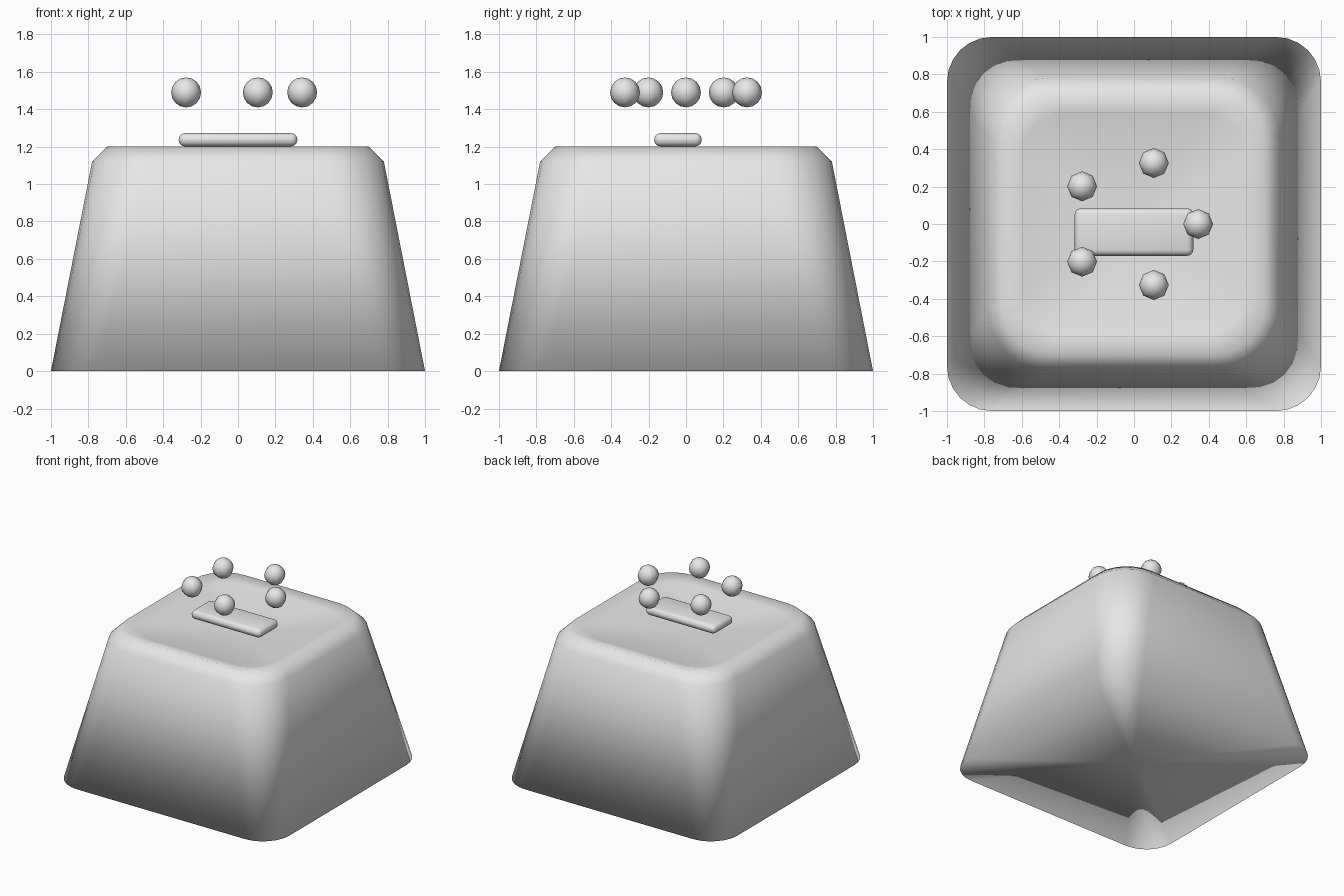
import bpy, bmesh, math

cube = bpy.data.objects.get("Cube")
if cube:
    bpy.data.objects.remove(cube, do_unlink=True)

grey = bpy.data.materials.new("light_grey")
grey.use_nodes = True
grey.diffuse_color = (0.8, 0.8, 0.8, 1)
grey.node_tree.nodes["Principled BSDF"].inputs["Base Color"].default_value = (0.8, 0.8, 0.8, 1)


def add_object(name, bm, location=(0, 0, 0)):
    bmesh.ops.recalc_face_normals(bm, faces=bm.faces)
    for face in bm.faces:
        face.smooth = True
    mesh = bpy.data.meshes.new(name)
    bm.to_mesh(mesh)
    bm.free()
    mesh.materials.append(grey)
    obj = bpy.data.objects.new(name, mesh)
    obj.location = location
    bpy.context.collection.objects.link(obj)
    return obj


def rounded_square(bm, half, radius, z, steps=6):
    """Ring of vertices around a square with rounded corners."""
    ring = []
    for corner in range(4):
        mid = math.radians(45 + 90 * corner)
        cx = math.copysign(half - radius, math.cos(mid))
        cy = math.copysign(half - radius, math.sin(mid))
        for i in range(steps + 1):
            a = math.radians(90 * (corner + i / steps))
            ring.append(bm.verts.new((cx + radius * math.cos(a), cy + radius * math.sin(a), z)))
    return ring


def bridge(bm, low, high):
    for i in range(len(low)):
        j = (i + 1) % len(low)
        bm.faces.new((low[i], low[j], high[j], high[i]))


def fan(bm, ring, z):
    centre = bm.verts.new((0, 0, z))
    for i in range(len(ring)):
        bm.faces.new((ring[i], ring[(i + 1) % len(ring)], centre))


# Tapered cap body: walls, chamfered rim and shallow dished top
TOP, DISH, RIM = 1.2, 0.08, 0.70
bm = bmesh.new()
rings = [rounded_square(bm, 1.0, 0.24, 0),
         rounded_square(bm, 0.78, 0.32, 1.12),
         rounded_square(bm, RIM, 0.27, TOP)]
for t in (0.85, 0.65, 0.45, 0.22):
    rings.append(rounded_square(bm, RIM * t, 0.27 * t, TOP - DISH * (1 - t * t)))
for low, high in zip(rings, rings[1:]):
    bridge(bm, low, high)
fan(bm, rings[0], 0)
fan(bm, rings[-1], TOP - DISH)
add_object("cap_body", bm)

# Flat rounded bar above the dish
bm = bmesh.new()
bmesh.ops.create_cube(bm, size=1)
bmesh.ops.scale(bm, vec=(0.634, 0.254, 0.07), verts=bm.verts)
bmesh.ops.bevel(bm, geom=bm.edges[:], offset=0.032, segments=3, profile=0.5, affect='EDGES')
add_object("top_bar", bm, (0, -0.043, 1.237))

# Circle of floating balls
for i in range(5):
    a = math.tau * i / 5
    bm = bmesh.new()
    bmesh.ops.create_uvsphere(bm, u_segments=8, v_segments=8, radius=0.08)
    add_object(f"ball_{i + 1}", bm, (0.343 * math.cos(a), 0.343 * math.sin(a), 1.49))
